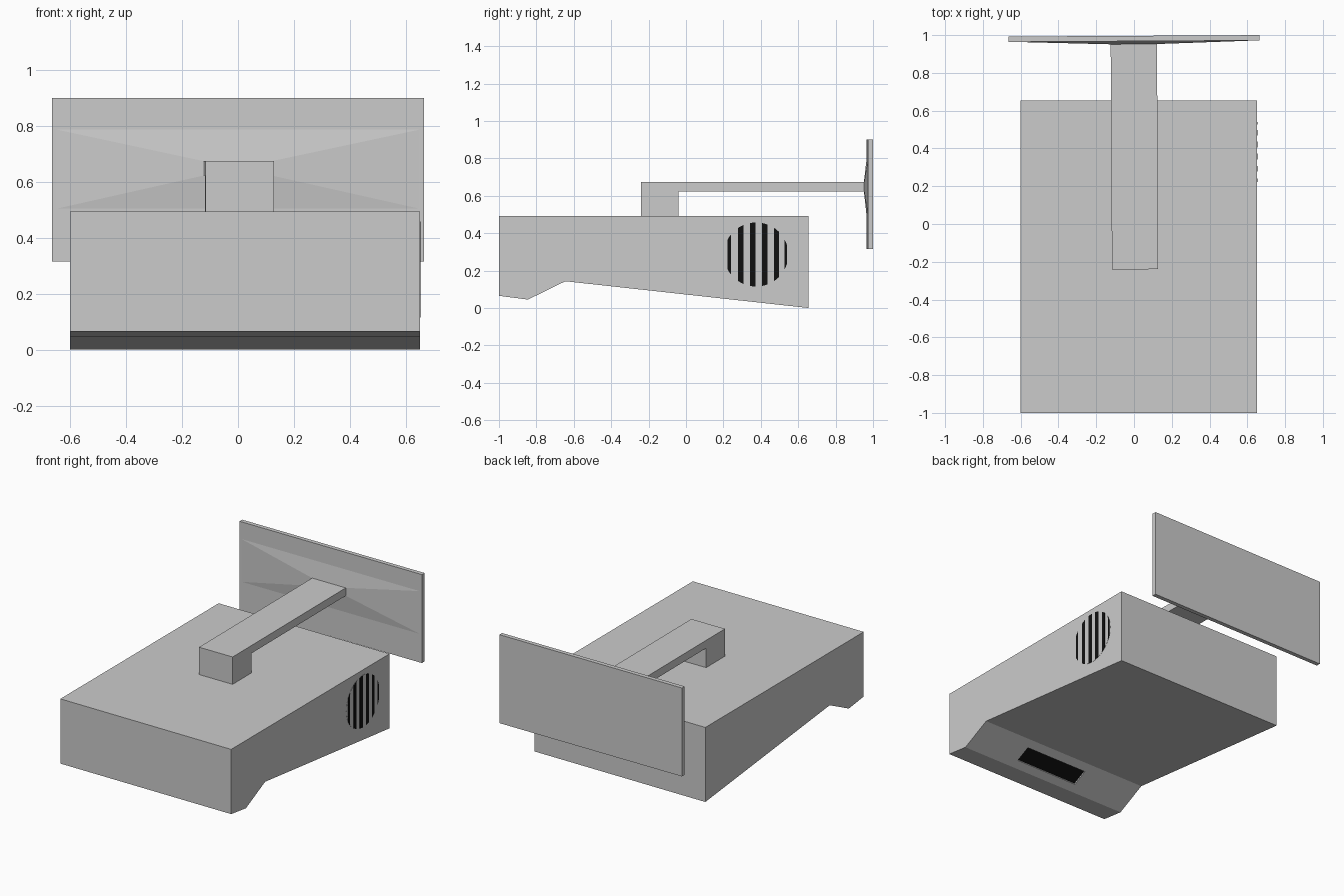
import bpy, bmesh
from math import sqrt, pi, atan2, sin, cos, radians
from mathutils import Vector, Matrix

if "Cube" in bpy.data.objects:
    bpy.data.objects.remove(bpy.data.objects["Cube"])

black = bpy.data.materials.new("black")
black.diffuse_color = (0.005, 0.005, 0.005, 1)
black.use_nodes = True
black.node_tree.nodes["Principled BSDF"].inputs["Base Color"].default_value = black.diffuse_color


def make(name, bm, mat=None):
    bmesh.ops.recalc_face_normals(bm, faces=bm.faces)
    me = bpy.data.meshes.new(name)
    bm.to_mesh(me)
    bm.free()
    ob = bpy.data.objects.new(name, me)
    bpy.context.collection.objects.link(ob)
    if mat:
        me.materials.append(mat)
    return ob


def prism(name, profile, x0, x1, mat=None):
    """Extrude a (y, z) outline along x."""
    bm = bmesh.new()
    face = bm.faces.new([bm.verts.new((x0, y, z)) for y, z in profile])
    ext = bmesh.ops.extrude_face_region(bm, geom=[face])
    verts = [g for g in ext["geom"] if isinstance(g, bmesh.types.BMVert)]
    bmesh.ops.translate(bm, verts=verts, vec=(x1 - x0, 0, 0))
    return make(name, bm, mat)


def box(name, size, matrix, mat=None):
    bm = bmesh.new()
    bmesh.ops.create_cube(bm, size=1)
    bmesh.ops.scale(bm, vec=size, verts=bm.verts)
    bmesh.ops.transform(bm, matrix=matrix, verts=bm.verts)
    return make(name, bm, mat)


# Main housing with the stepped underside
housing = prism("housing", [(-1, 0.493), (0.655, 0.493), (0.655, 0), (-0.645, 0.143),
                            (-0.845, 0.045), (-1, 0.065)], -0.6, 0.65)

# Recessed lens slot in the sloped underside
tilt = Matrix.Rotation(atan2(0.098, 0.2), 4, 'X')
slot = Matrix.Translation((0.04, -0.746, 0.0935)) @ tilt
cutter = box("slot_cutter", (0.46, 0.108, 0.024), slot)
cutter.hide_render = True
cutter.hide_set(True)
cut = housing.modifiers.new("slot", 'BOOLEAN')
cut.object = cutter
cut.operation = 'DIFFERENCE'
cut.solver = 'EXACT'
box("lens_window", (0.46, 0.108, 0.002), slot @ Matrix.Translation((0, 0, 0.011)), black)

# Round vent on the right side: grey disc with black slits
cy, cz, r = 0.375, 0.286, 0.172
disc = [(cy + r * cos(2 * pi * i / 48), cz + r * sin(2 * pi * i / 48)) for i in range(48)]
prism("vent_disc", disc, 0.645, 0.651)
for mid, width in [(0.231, 0.018), (0.292, 0.029), (0.357, 0.031),
                   (0.421, 0.031), (0.483, 0.027), (0.533, 0.013)]:
    ys = [mid + width * (k / 6 - 0.5) for k in range(7)]
    half = [sqrt(r * r - (y - cy) ** 2) * 0.995 for y in ys]
    outline = [(y, cz + h) for y, h in zip(ys, half)]
    outline += [(y, cz - h) for y, h in reversed(list(zip(ys, half)))]
    prism("vent_slit", outline, 0.648, 0.653, black)

# Bracket arm with its foot
arm = prism("bracket_arm", [(-0.24, 0.485), (-0.24, 0.674), (0.97, 0.674), (0.97, 0.622),
                            (-0.042, 0.622), (-0.042, 0.485)], -0.118, 0.127)

# Wall plate
plate = box("wall_plate", (1.33, 0.028, 0.585),
            Matrix.Translation((0.006, 0.982, 0.6075)))

# Shallow flare from the wall plate to the arm
bm = bmesh.new()
rings = []
for x0, x1, y, z0, z1 in [(-0.659, 0.671, 0.9685, 0.50, 0.79),
                          (-0.118, 0.127, 0.952, 0.622, 0.674)]:
    rings.append([bm.verts.new(p) for p in
                  [(x0, y, z0), (x1, y, z0), (x1, y, z1), (x0, y, z1)]])
for i in range(4):
    j = (i + 1) % 4
    bm.faces.new((rings[0][i], rings[0][j], rings[1][j], rings[1][i]))
bm.faces.new(rings[0])
bm.faces.new(rings[1])
flare = make("plate_flare", bm)

# The bracket is turned very slightly
for part in (arm, plate, flare):
    part.rotation_euler.z = radians(0.33)
